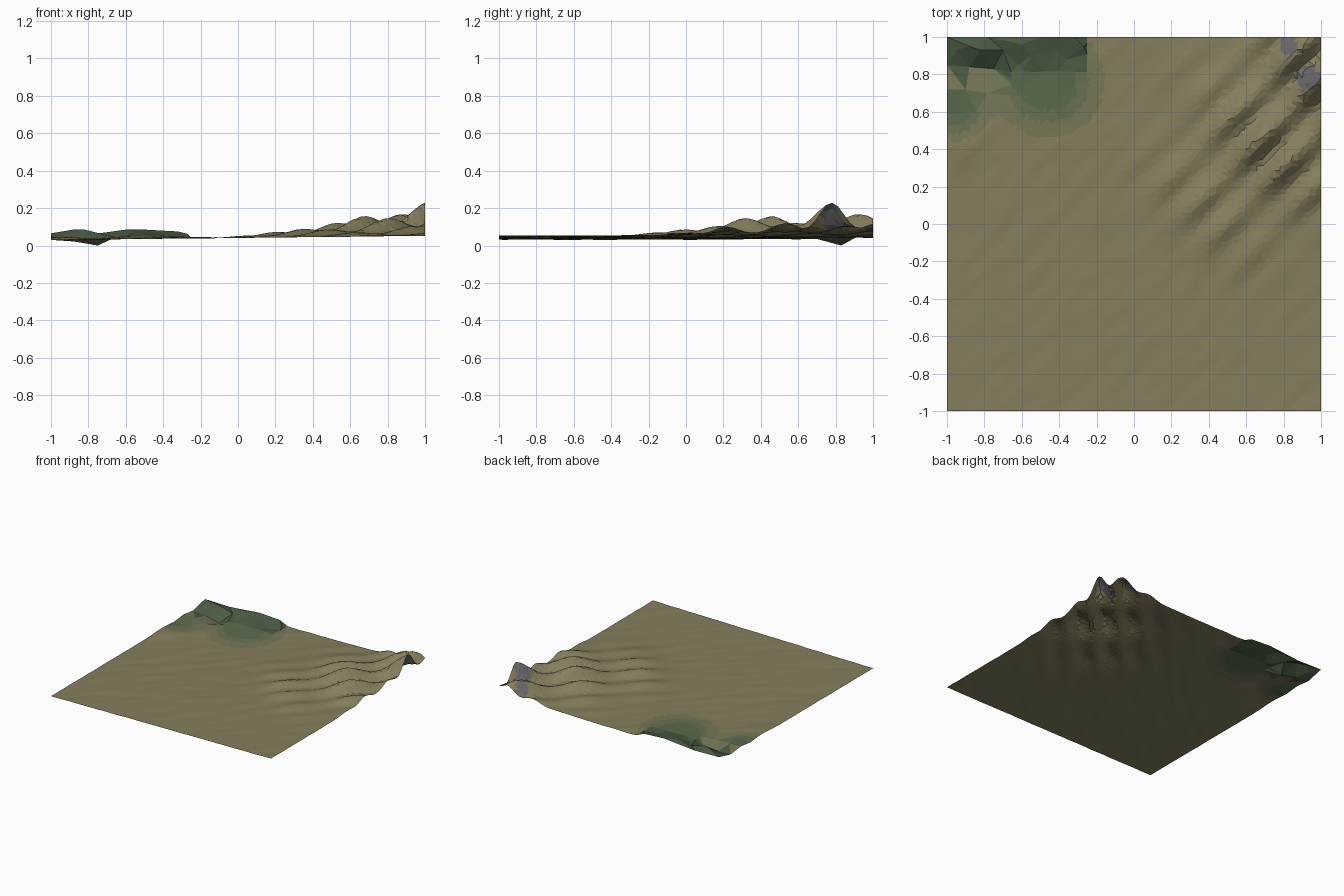
import bpy
import math
import random
from mathutils import Vector, noise
from mathutils.geometry import delaunay_2d_cdt

if "Cube" in bpy.data.objects:
    bpy.data.objects.remove(bpy.data.objects["Cube"])

random.seed(4)
N = 64


def bump(x, y, cx, cy, r):
    return math.exp(-((x - cx) ** 2 + (y - cy) ** 2) / (r * r))


def height(x, y):
    # gently tilted sand plain with fine diagonal ripples
    p, d = x + y, x - y
    z = 0.042 + 0.011 * x
    z += 0.003 * noise.noise(Vector((p * 2.5, d * 9, 0)))
    # dune ridges growing toward the back right corner
    env = 0.1 * max(0.0, p) * math.exp(-((d - 0.3) / 0.55) ** 2)
    wave = 0.4 + 0.6 * (0.5 + 0.5 * math.cos(math.tau * (p - 1.09) / 0.69))
    ridge = 0.3 + 0.7 * (0.5 + 0.5 * math.cos(math.tau * (d - 0.22) / 0.28))
    z += env * wave * ridge
    # low swells at the back left
    z += 0.015 * bump(x, y, -0.5, 0.85, 0.25) + 0.014 * bump(x, y, -0.95, 0.42, 0.12)
    return z


def in_rock(x, y):
    return (x < -0.25 and y > 0.82) or (x < -0.68 and y > 0.62)


# coarse crags in the back left corner
ROCKS = [(-1, 1, .065), (-1, .85, .03), (-1, .72, .045), (-.95, .93, .06), (-.88, .95, .085),
         (-.82, .93, .085), (-.78, 1, .06), (-.75, .83, 0), (-.88, .84, .022), (-.7, .93, .055),
         (-.6, .96, .085), (-.55, .9, .07), (-.62, .85, .04), (-.5, 1, .085), (-.42, .93, .06),
         (-.36, .88, .045), (-.32, 1, .075), (-.27, .95, .062), (-.9, .72, .042), (-.78, .7, .035)]

pts = []
for j in range(N + 1):
    for i in range(N + 1):
        x, y = -1 + 2 * i / N, -1 + 2 * j / N
        if in_rock(x, y):
            continue
        if 0 < i < N and 0 < j < N:
            x += random.uniform(-.006, .006)
            y += random.uniform(-.006, .006)
        pts.append((x, y, height(x, y)))
pts += ROCKS

co, _, faces, orig, _, _ = delaunay_2d_cdt([Vector(p[:2]) for p in pts], [], [], 0, 1e-6)
verts = [(c.x, c.y, pts[o[0]][2]) for c, o in zip(co, orig)]
mesh = bpy.data.meshes.new("terrain")
mesh.from_pydata(verts, [], faces)
terrain = bpy.data.objects.new("terrain", mesh)
bpy.context.collection.objects.link(terrain)

# sand, three steps of moss, crag and slate colours
SAND, MOSS = (.52, .49, .37), (.36, .42, .31)
colours = [tuple(a + (b - a) * k / 3 for a, b in zip(SAND, MOSS)) for k in range(4)]
colours += [(.30, .36, .27), (.42, .41, .42)]
for name, c in zip(["sand", "moss_light", "moss_mid", "moss", "crag", "slate"], colours):
    m = bpy.data.materials.new(name)
    m.diffuse_color = (*(v ** 2.2 for v in c), 1)
    m.use_nodes = True
    m.node_tree.nodes["Principled BSDF"].inputs["Base Color"].default_value = m.diffuse_color
    mesh.materials.append(m)

for f in mesh.polygons:
    if f.normal.z < 0:
        f.flip()
    x, y, _ = f.center
    g = bump(x, y, -.45, .75, .24) + bump(x, y, -.95, .6, .13) + bump(x, y, -.65, 1, .22)
    f.material_index = min(3, int(g * 4.2))
    if in_rock(x, y) and y > .8:
        f.material_index = 4
    if bump(x, y, .94, .78, .08) > .55 or bump(x, y, .82, .96, .06) > .55:
        f.material_index = 5
